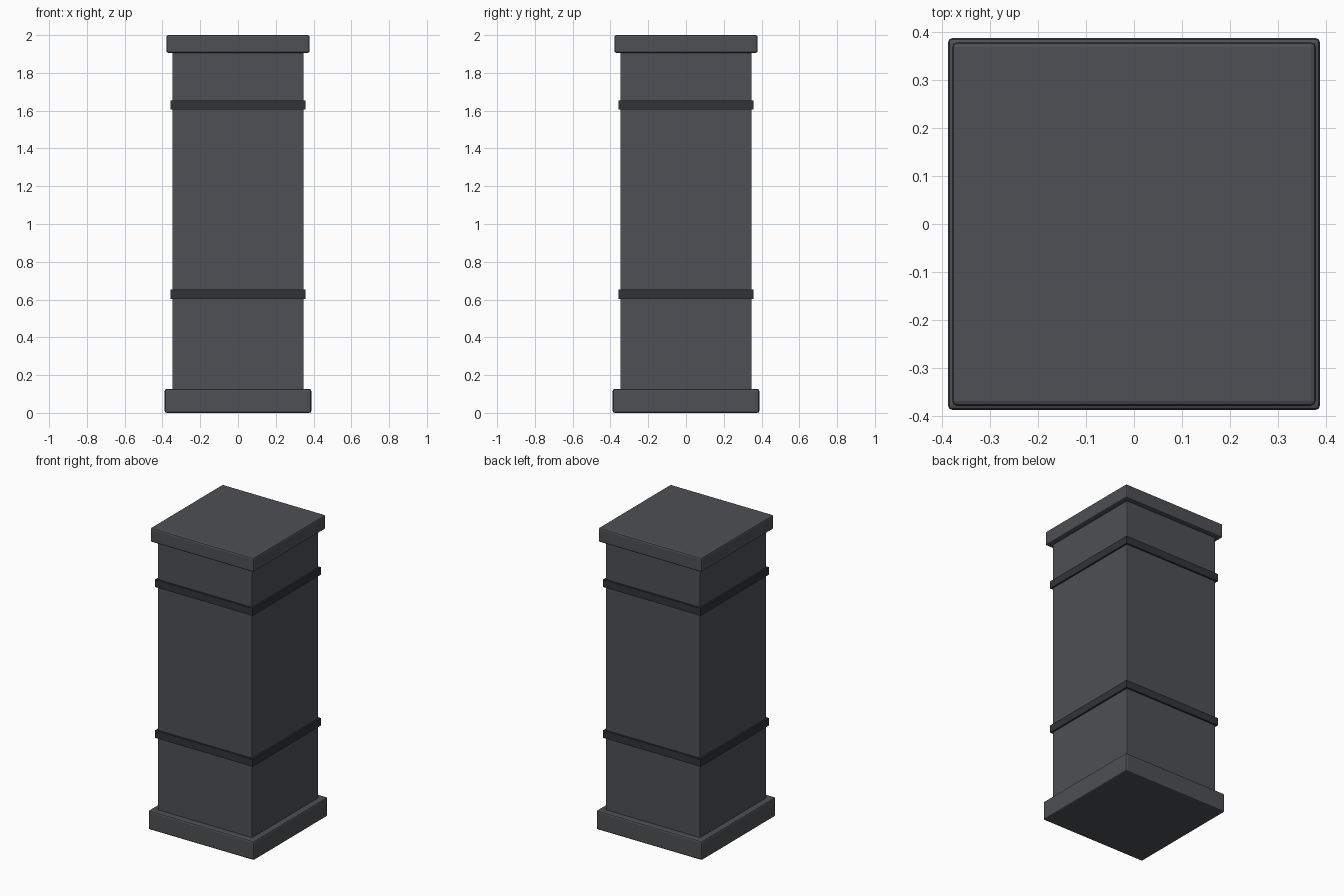
import bpy

if "Cube" in bpy.data.objects:
    bpy.data.objects.remove(bpy.data.objects["Cube"])


def material(name, color):
    m = bpy.data.materials.new(name)
    m.diffuse_color = (*color, 1)
    m.use_nodes = True
    m.node_tree.nodes["Principled BSDF"].inputs["Base Color"].default_value = m.diffuse_color
    return m


stone = material("dark_grey", (0.075, 0.08, 0.088))
trim = material("near_black", (0.03, 0.033, 0.036))


def block(name, half, z0, z1, mat, bevel=0.0, segments=2):
    """Square block between two heights, with optional softened edges."""
    bpy.ops.mesh.primitive_cube_add(size=1, location=(0, 0, (z0 + z1) / 2))
    ob = bpy.context.object
    ob.name = name
    ob.scale = (2 * half, 2 * half, z1 - z0)
    bpy.ops.object.transform_apply(location=False, rotation=False, scale=True)
    ob.data.materials.append(mat)
    if bevel:
        mod = ob.modifiers.new("edge_bevel", 'BEVEL')
        mod.width = bevel
        mod.segments = segments
    return ob


# Plinth, shaft and cap
block("base_plinth", 0.388, 0.0, 0.126, stone, 0.01)
block("shaft", 0.347, 0.10, 1.93, stone, 0.005)
block("top_cap", 0.379, 1.906, 2.0, stone, 0.01)

# Thin dark bands around the shaft
for name, z in (("lower_band", 0.629), ("upper_band", 1.630)):
    block(name, 0.358, z - 0.025, z + 0.025, trim)
